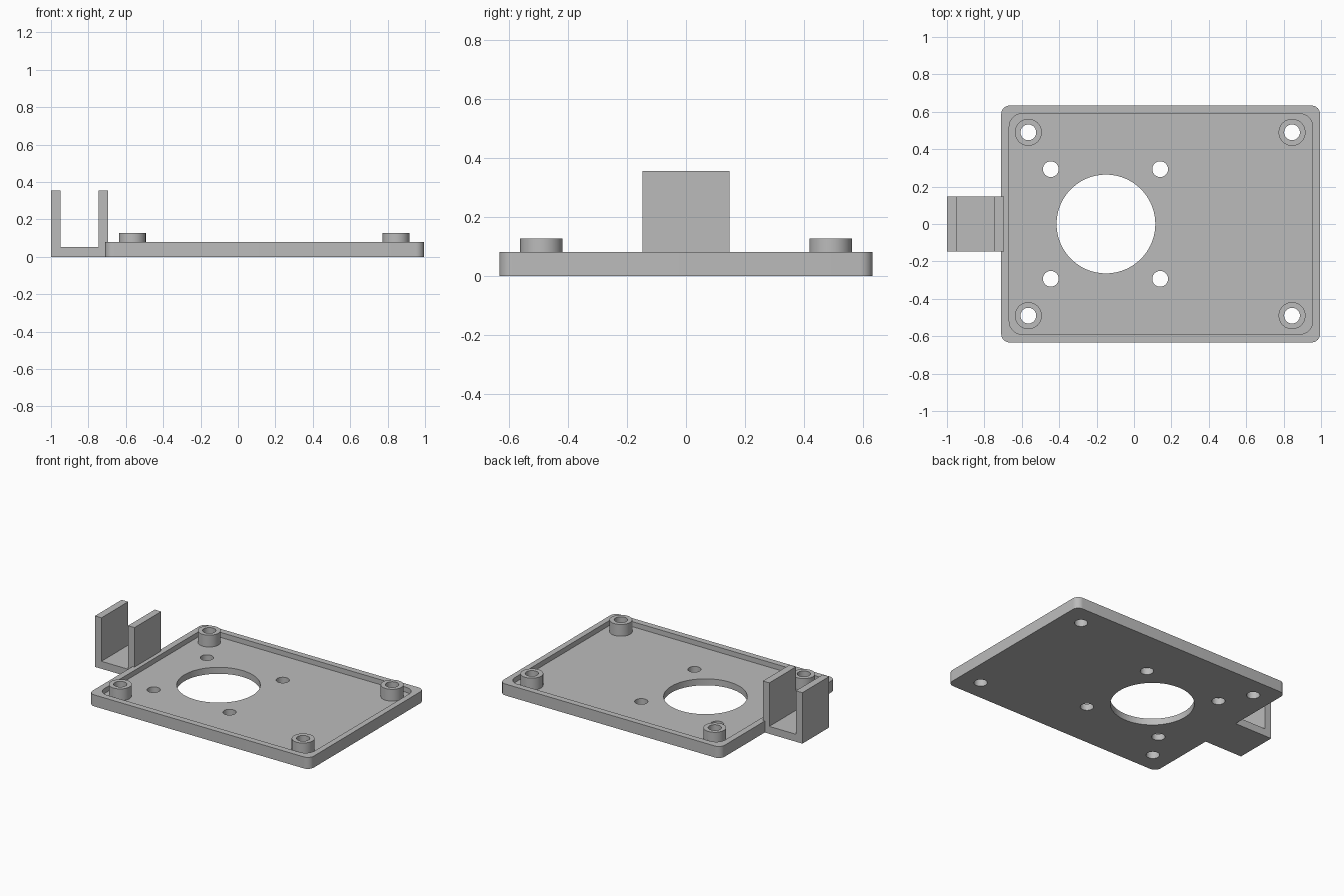
import bpy, bmesh
from math import cos, sin, pi

default = bpy.data.objects.get("Cube")
if default:
    bpy.data.objects.remove(default, do_unlink=True)

grey = bpy.data.materials.new("plain grey")
grey.use_nodes = True
grey.diffuse_color = (0.5, 0.5, 0.5, 1)
grey.node_tree.nodes["Principled BSDF"].inputs["Base Color"].default_value = (0.5, 0.5, 0.5, 1)


def prism(name, outline, direction):
    """Extrude a closed planar outline along a direction into a solid."""
    bm = bmesh.new()
    face = bm.faces.new([bm.verts.new(p) for p in outline])
    moved = bmesh.ops.extrude_face_region(bm, geom=[face])["geom"]
    bmesh.ops.translate(bm, vec=direction,
                        verts=[v for v in moved if isinstance(v, bmesh.types.BMVert)])
    bmesh.ops.recalc_face_normals(bm, faces=bm.faces)
    mesh = bpy.data.meshes.new(name)
    bm.to_mesh(mesh)
    bm.free()
    mesh.materials.append(grey)
    obj = bpy.data.objects.new(name, mesh)
    bpy.context.collection.objects.link(obj)
    return obj


def rounded_slab(name, x0, x1, half_y, radius, z0, z1, steps=8):
    corners = [(x1, half_y), (x0, half_y), (x0, -half_y), (x1, -half_y)]
    mid = (x0 + x1) / 2
    points = []
    for i, (x, y) in enumerate(corners):
        cx = x - radius if x > mid else x + radius
        cy = y - radius if y > 0 else y + radius
        for s in range(steps + 1):
            a = (i + s / steps) * pi / 2
            points.append((cx + radius * cos(a), cy + radius * sin(a), z0))
    return prism(name, points, (0, 0, z1 - z0))


def cylinder(name, x, y, radius, z0, z1, sides=48):
    ring = [(x + radius * cos(2 * pi * i / sides), y + radius * sin(2 * pi * i / sides), z0)
            for i in range(sides)]
    return prism(name, ring, (0, 0, z1 - z0))


def select_only(obj):
    bpy.ops.object.select_all(action="DESELECT")
    obj.select_set(True)
    bpy.context.view_layer.objects.active = obj


def combine(target, tool, operation):
    select_only(target)
    mod = target.modifiers.new("combine", "BOOLEAN")
    mod.operation = operation
    mod.solver = "EXACT"
    mod.object = tool
    bpy.ops.object.modifier_apply(modifier=mod.name)
    bpy.data.objects.remove(tool, do_unlink=True)


FLOOR = 0.045
bosses = [(x, y) for x in (-0.565, 0.845) for y in (-0.49, 0.49)]
mounts = [(x, y) for x in (-0.445, 0.14) for y in (-0.293, 0.293)]

# Tray: rounded plate with a raised rim
tray = rounded_slab("tray_plate", -0.71, 0.995, 0.633, 0.045, 0, 0.08)
combine(tray, rounded_slab("recess", -0.667, 0.955, 0.59, 0.07, FLOOR, 0.2), "DIFFERENCE")

# Corner bosses
for x, y in bosses:
    combine(tray, cylinder("boss", x, y, 0.072, 0.02, 0.127), "UNION")

# Screw holes and the large central opening
for x, y in bosses + mounts:
    combine(tray, cylinder("hole", x, y, 0.042, -0.1, 0.3), "DIFFERENCE")
combine(tray, cylinder("opening", -0.15, 0, 0.264, -0.1, 0.3, 96), "DIFFERENCE")

# U-shaped clip on the right side
profile = [(-1, 0), (-0.695, 0), (-0.695, 0.355), (-0.745, 0.355),
           (-0.745, 0.052), (-0.95, 0.052), (-0.95, 0.355), (-1, 0.355)]
prism("side_clip", [(x, -0.147, z) for x, z in profile], (0, 0.294, 0))

select_only(tray)
bpy.ops.object.shade_smooth_by_angle(angle=pi / 6)
